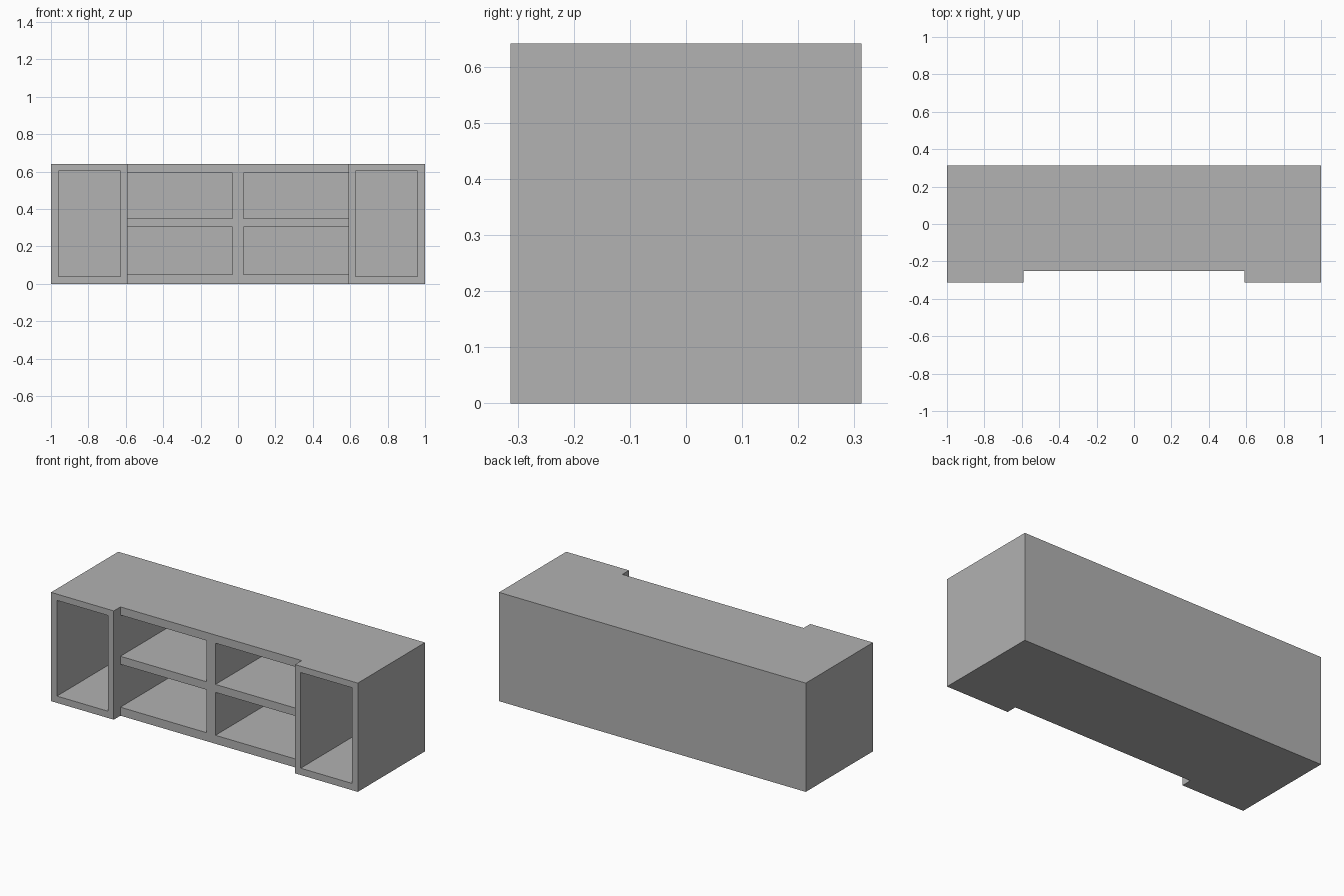
import bpy
import bmesh
from mathutils import Matrix, Vector

if "Cube" in bpy.data.objects:
    bpy.data.objects.remove(bpy.data.objects["Cube"], do_unlink=True)

HEIGHT = 0.641
FRONT, BACK = -0.313, 0.313
STEP_X, STEP_Y = 0.591, -0.251     # recessed middle section
INNER_BACK = 0.275                 # inside face of the back panel

grey = bpy.data.materials.new("grey")
grey.use_nodes = True
colour = (0.445, 0.445, 0.445, 1)
grey.diffuse_color = colour
grey.node_tree.nodes["Principled BSDF"].inputs["Base Color"].default_value = colour


def make_object(name, bm):
    bmesh.ops.recalc_face_normals(bm, faces=bm.faces)
    mesh = bpy.data.meshes.new(name)
    bm.to_mesh(mesh)
    bm.free()
    mesh.materials.append(grey)
    obj = bpy.data.objects.new(name, mesh)
    bpy.context.collection.objects.link(obj)
    return obj


def add_box(bm, low, high):
    low, high = Vector(low), Vector(high)
    matrix = Matrix.Translation((low + high) / 2) @ Matrix.Diagonal((high - low).to_4d())
    matrix[3][3] = 1
    bmesh.ops.create_cube(bm, size=1, matrix=matrix)


# Cabinet body: stepped plan outline extruded upwards
right_half = [(STEP_X, STEP_Y), (STEP_X, FRONT), (1, FRONT), (1, BACK)]
outline = right_half + [(-x, y) for x, y in reversed(right_half)]
bm = bmesh.new()
base = bm.faces.new([bm.verts.new((x, y, 0)) for x, y in outline])
extruded = bmesh.ops.extrude_face_region(bm, geom=[base], use_keep_orig=True)
top = [v for v in extruded["geom"] if isinstance(v, bmesh.types.BMVert)]
bmesh.ops.translate(bm, verts=top, vec=(0, 0, HEIGHT))
body = make_object("cabinet_body", bm)

# Compartments: tall ones at the ends, two rows of shelves in the middle
bm = bmesh.new()
openings = [(0.628, 0.961, 0.04, 0.604),
            (0.029, STEP_X, 0.05, 0.303),
            (0.029, STEP_X, 0.35, 0.593)]
for x0, x1, z0, z1 in openings:
    add_box(bm, (x0, FRONT - 0.1, z0), (x1, INNER_BACK, z1))
    add_box(bm, (-x1, FRONT - 0.1, z0), (-x0, INNER_BACK, z1))
cutter = make_object("compartment_cutter", bm)
cutter.hide_render = True

# Hollow out the compartments and discard the cutter
cut = body.modifiers.new("compartments", "BOOLEAN")
cut.operation = "DIFFERENCE"
cut.solver = "EXACT"
cut.object = cutter
bpy.context.view_layer.objects.active = body
bpy.ops.object.modifier_apply(modifier=cut.name)
bpy.data.objects.remove(cutter, do_unlink=True)
